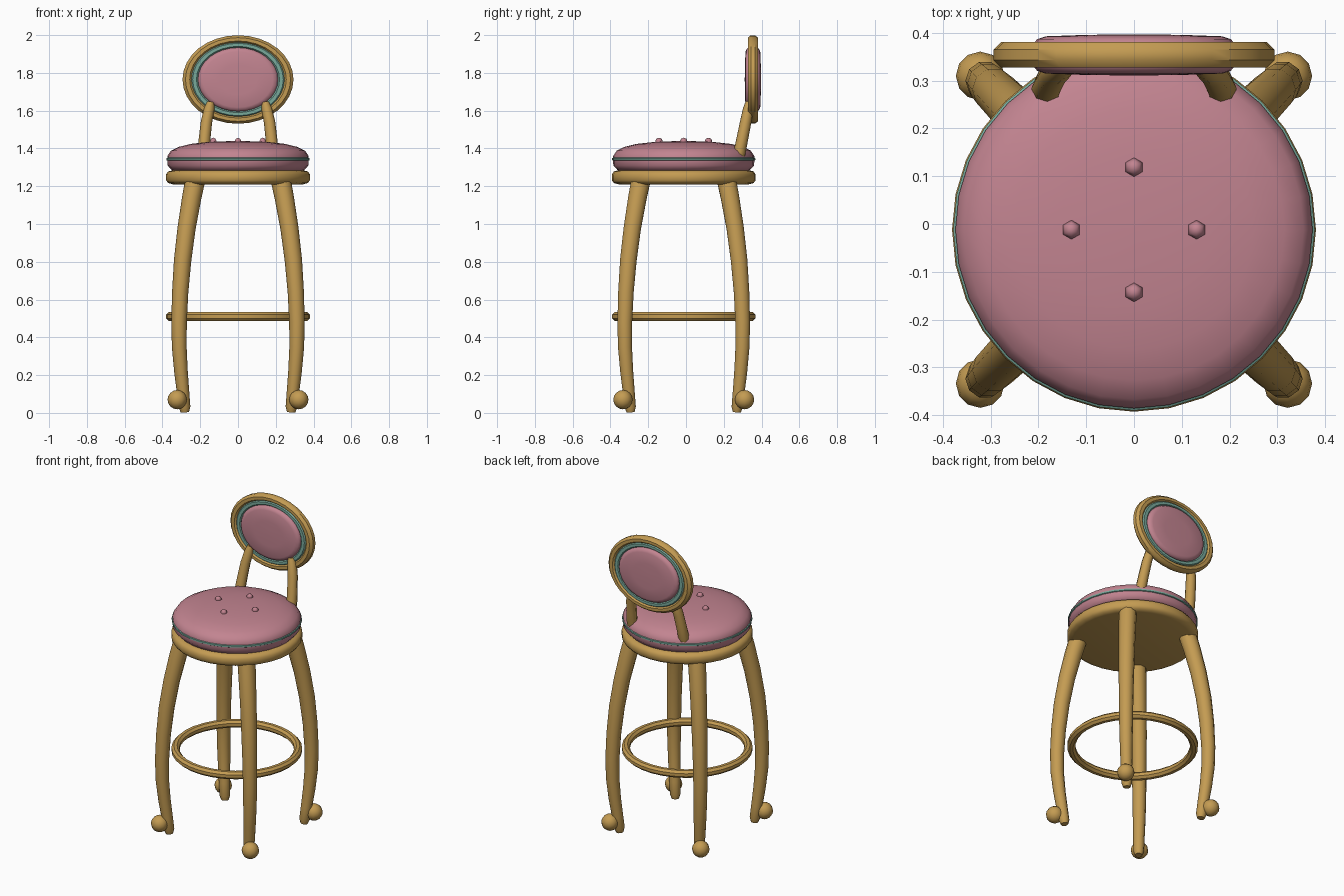
import bpy, bmesh, math
from mathutils import Vector

if "Cube" in bpy.data.objects:
    bpy.data.objects.remove(bpy.data.objects["Cube"], do_unlink=True)

CY = -0.012      # seat centre in y
BACK_Y = 0.354   # backrest centre in y
BACK_Z = 1.765


def material(name, rgb):
    m = bpy.data.materials.new(name)
    m.use_nodes = True
    m.diffuse_color = (*rgb, 1)
    m.node_tree.nodes["Principled BSDF"].inputs["Base Color"].default_value = (*rgb, 1)
    return m


gold = material("warm_gold", (0.55, 0.33, 0.085))
pink = material("dusty_pink", (0.54, 0.23, 0.28))
teal = material("soft_teal", (0.19, 0.40, 0.33))


def finish(bm, name, mat, loc=(0, 0, 0), angle=40):
    bmesh.ops.recalc_face_normals(bm, faces=bm.faces)
    mesh = bpy.data.meshes.new(name)
    bm.to_mesh(mesh)
    bm.free()
    mesh.materials.append(mat)
    ob = bpy.data.objects.new(name, mesh)
    ob.location = loc
    bpy.context.collection.objects.link(ob)
    bpy.ops.object.select_all(action="DESELECT")
    ob.select_set(True)
    bpy.context.view_layer.objects.active = ob
    bpy.ops.object.shade_smooth_by_angle(angle=math.radians(angle))
    return ob


def bridge(bm, rings, closed):
    """Skin consecutive rings; either wrap round or cap the two ends."""
    n = len(rings[0])
    for i in range(len(rings) if closed else len(rings) - 1):
        a, b = rings[i], rings[(i + 1) % len(rings)]
        for k in range(n):
            bm.faces.new((a[k], a[(k + 1) % n], b[(k + 1) % n], b[k]))
    if not closed:
        bm.faces.new(rings[0])
        bm.faces.new(rings[-1])


def lathe(name, profile, mat, loc, sides=32, closed=False, upright=False, squash=1, angle=40):
    """Turn (radius, height) points; upright turns about y, squash makes an ellipse."""
    bm = bmesh.new()
    rings = []
    for r, h in profile:
        ring = []
        for k in range(sides):
            t = math.tau * k / sides
            u, v = r * math.cos(t), r * math.sin(t) * squash
            ring.append(bm.verts.new((u, h, v) if upright else (u, v, h)))
        rings.append(ring)
    bridge(bm, rings, closed)
    return finish(bm, name, mat, loc, angle)


def hoop(major, minor, sides=8):
    """Profile of a torus with flat outer side."""
    return [(major + minor * math.cos(math.tau * (k + 0.5) / sides),
             minor * math.sin(math.tau * (k + 0.5) / sides)) for k in range(sides)]


def tube(name, path, mat, sides=10):
    """Sweep a circle along (x, y, z, radius) points."""
    bm = bmesh.new()
    pts = [Vector(p[:3]) for p in path]
    rings = []
    for i, p in enumerate(pts):
        d = (pts[min(i + 1, len(pts) - 1)] - pts[max(i - 1, 0)]).normalized()
        u = d.cross(Vector((0, 1, 0))).normalized()
        v = d.cross(u)
        ring = []
        for k in range(sides):
            t = math.tau * k / sides
            ring.append(bm.verts.new(p + path[i][3] * (u * math.cos(t) + v * math.sin(t))))
        rings.append(ring)
    bridge(bm, rings, False)
    return finish(bm, name, mat, angle=50)


def ball(name, loc, radius, mat, u=12, v=8, angle=60):
    bm = bmesh.new()
    bmesh.ops.create_uvsphere(bm, u_segments=u, v_segments=v, radius=radius)
    return finish(bm, name, mat, loc, angle)


# Seat: wooden base, cushion, piping
centre = (0, CY, 0)
lathe("seat_base", [(0.345, 1.21), (0.37, 1.217), (0.381, 1.232), (0.381, 1.262),
                    (0.37, 1.278), (0.345, 1.285)], gold, centre)
lathe("seat_cushion", [(0.33, 1.28), (0.35, 1.285), (0.373, 1.31), (0.374, 1.36),
                       (0.355, 1.388), (0.315, 1.408), (0.25, 1.424), (0.16, 1.434),
                       (0.07, 1.438), (0.01, 1.439)], pink, centre, angle=50)
lathe("seat_piping", hoop(0.37, 0.01, 6), teal, (0, CY, 1.343), closed=True, angle=50)

# Cushion buttons
for i in range(4):
    t = math.tau * i / 4
    ball("cushion_button", (0.131 * math.cos(t), CY + 0.131 * math.sin(t), 1.437),
         0.02, pink, 6, 4)

# Legs and ball feet, one in each diagonal direction: (spread, height, radius)
leg = [(0.225, 1.24, 0.053), (0.245, 1.14, 0.051), (0.272, 0.98, 0.048),
       (0.293, 0.81, 0.046), (0.306, 0.64, 0.043), (0.312, 0.48, 0.041),
       (0.311, 0.35, 0.039), (0.302, 0.22, 0.036), (0.291, 0.11, 0.033),
       (0.283, 0.03, 0.031), (0.281, 0.004, 0.022)]
for side, sx in (("left", 1), ("right", -1)):
    for end, sy in (("front", -1), ("back", 1)):
        tube(f"{end}_{side}_leg", [(sx * s, CY + sy * s, z, r) for s, z, r in leg], gold)
        ball(f"{end}_{side}_foot", (sx * 0.322, CY + sy * 0.322, 0.07), 0.051, gold)

    # Curved posts carrying the backrest
    post = [(0.172, 0.235, 1.29, 0.022), (0.181, 0.268, 1.32, 0.03),
            (0.183, 0.284, 1.38, 0.032), (0.177, 0.298, 1.45, 0.031),
            (0.167, 0.316, 1.54, 0.03), (0.152, 0.33, 1.61, 0.028),
            (0.144, 0.335, 1.645, 0.02)]
    tube(f"{side}_back_post", [(sx * x, y, z, r) for x, y, z, r in post], gold, 8)

# Footrest ring
lathe("footrest_ring", hoop(0.357, 0.025), gold, (0, CY, 0.51), closed=True)

# Oval backrest: frame, trim, cushion
back = dict(loc=(0, BACK_Y, BACK_Z), upright=True, squash=0.797)
lathe("backrest_frame", hoop(0.267, 0.029), gold, closed=True, **back)
lathe("backrest_trim", hoop(0.23, 0.026), teal, closed=True, **back)
half = [(0.01, 0.043), (0.1, 0.042), (0.185, 0.039), (0.203, 0.033), (0.212, 0.022)]
lathe("backrest_cushion", half + [(r, -h) for r, h in reversed(half)], pink, **back)
